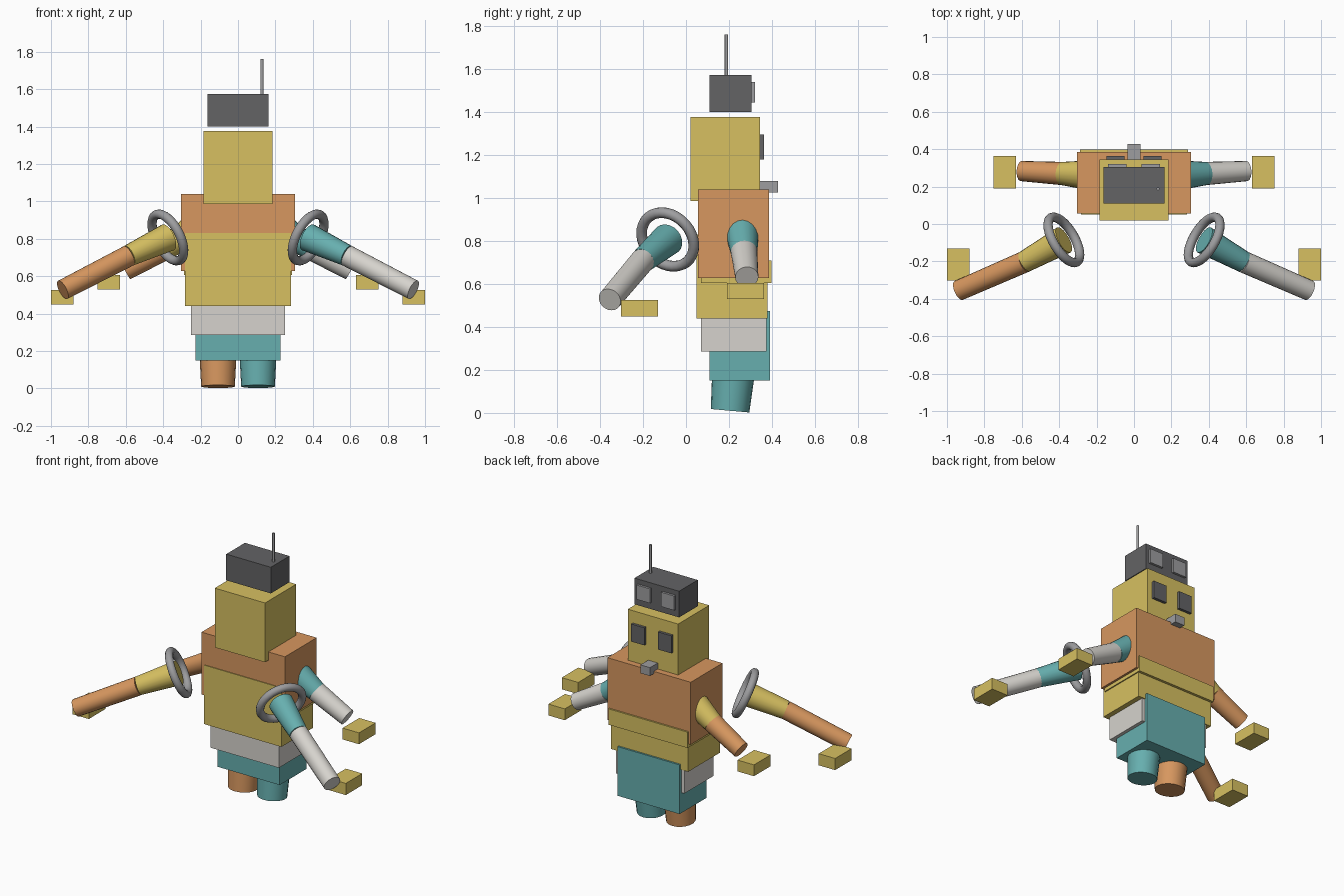
import bpy
import math
from mathutils import Vector

if "Cube" in bpy.data.objects:
    bpy.data.objects.remove(bpy.data.objects["Cube"], do_unlink=True)


def material(name, r, g, b):
    m = bpy.data.materials.new(name)
    m.use_nodes = True
    m.diffuse_color = (r, g, b, 1)
    m.node_tree.nodes["Principled BSDF"].inputs["Base Color"].default_value = (r, g, b, 1)
    return m


yellow = material("mustard yellow", 0.68, 0.53, 0.12)
orange = material("clay orange", 0.68, 0.31, 0.115)
white = material("warm white", 0.67, 0.65, 0.61)
teal = material("teal", 0.135, 0.43, 0.43)
dark = material("dark grey", 0.125, 0.125, 0.13)
grey = material("mid grey", 0.34, 0.34, 0.35)


def finish(name, mat, smooth=False):
    ob = bpy.context.object
    ob.name = ob.data.name = name
    ob.data.materials.append(mat)
    if smooth:
        bpy.ops.object.shade_smooth_by_angle(angle=math.radians(40))
    return ob


def box(name, mat, x, y, z):
    """Box from three (low, high) ranges."""
    spans = (x, y, z)
    bpy.ops.mesh.primitive_cube_add(size=1, location=[(a + b) / 2 for a, b in spans])
    bpy.context.object.scale = [b - a for a, b in spans]
    bpy.ops.object.transform_apply(location=False, rotation=False, scale=True)
    return finish(name, mat)


def limb(name, mat, start, end, r1, r2):
    """Tapered cylinder between two points."""
    a, b = Vector(start), Vector(end)
    axis = b - a
    bpy.ops.mesh.primitive_cone_add(vertices=20, radius1=r1, radius2=r2,
                                    depth=axis.length, location=(a + b) / 2)
    bpy.context.object.rotation_euler = axis.to_track_quat('Z', 'Y').to_euler()
    return finish(name, mat, True)


def ring(name, mat, centre, axis, major, minor):
    bpy.ops.mesh.primitive_torus_add(location=centre, major_radius=major, minor_radius=minor,
                                     major_segments=32, minor_segments=12)
    bpy.context.object.rotation_euler = Vector(axis).to_track_quat('Z', 'Y').to_euler()
    return finish(name, mat, True)


def centred(width):
    return (-width / 2, width / 2)


# Stacked body blocks
box("torso", orange, centred(0.61), (0.055, 0.386), (0.628, 1.04))
box("chest_plate", yellow, centred(0.565), (0.05, 0.38), (0.44, 0.83))
box("belt", yellow, centred(0.58), (0.07, 0.397), (0.605, 0.71))
box("waist", white, centred(0.5), (0.07, 0.374), (0.285, 0.44))
box("hips", teal, centred(0.455), (0.11, 0.392), (0.15, 0.475))

# Head and cap
box("head", yellow, centred(0.368), (0.02, 0.345), (0.985, 1.377))
box("cap", dark, centred(0.326), (0.11, 0.305), (1.40, 1.573))
box("snout", grey, centred(0.07), (0.345, 0.427), (1.025, 1.08))
bpy.ops.mesh.primitive_cylinder_add(vertices=12, radius=0.008, depth=0.36,
                                    location=(0.128, 0.188, 1.58))
finish("antenna", grey, True)

# Paired parts
for side, s, upper, lower, foot in (("left", 1, teal, white, teal),
                                    ("right", -1, yellow, orange, orange)):
    def mx(x, y, z):
        return (s * x, y, z)

    def span(a, b):
        return tuple(sorted((s * a, s * b)))

    # Face details
    box(side + "_eye", dark, span(0.05, 0.147), (0.345, 0.363), (1.18, 1.296))
    box(side + "_cap_lens", grey, span(0.04, 0.138), (0.305, 0.32), (1.445, 1.54))

    # Foot, leaning slightly
    limb(side + "_foot", foot, mx(0.107, 0.222, 0.2), mx(0.107, 0.205, 0.01), 0.1, 0.09)

    # Detached arm with shoulder ring
    shoulder, elbow, wrist = mx(0.375, -0.085, 0.807), mx(0.585, -0.202, 0.709), mx(0.937, -0.355, 0.527)
    ring(side + "_shoulder_ring", grey, shoulder, mx(0.784, -0.46, -0.41), 0.137, 0.025)
    limb(side + "_outer_upper_arm", upper, shoulder, elbow, 0.076, 0.058)
    limb(side + "_outer_forearm", lower, elbow, wrist, 0.058, 0.055)
    box(side + "_outer_hand", yellow, span(0.88, 1.0), (-0.302, -0.13), (0.448, 0.525))

    # Arm joined to the torso
    elbow, wrist = mx(0.385, 0.27, 0.75), mx(0.602, 0.283, 0.632)
    limb(side + "_inner_upper_arm", upper, mx(0.2, 0.258, 0.875), elbow, 0.085, 0.062)
    limb(side + "_inner_forearm", lower, elbow, wrist, 0.062, 0.054)
    box(side + "_inner_hand", yellow, span(0.632, 0.752), (0.19, 0.364), (0.53, 0.605))
